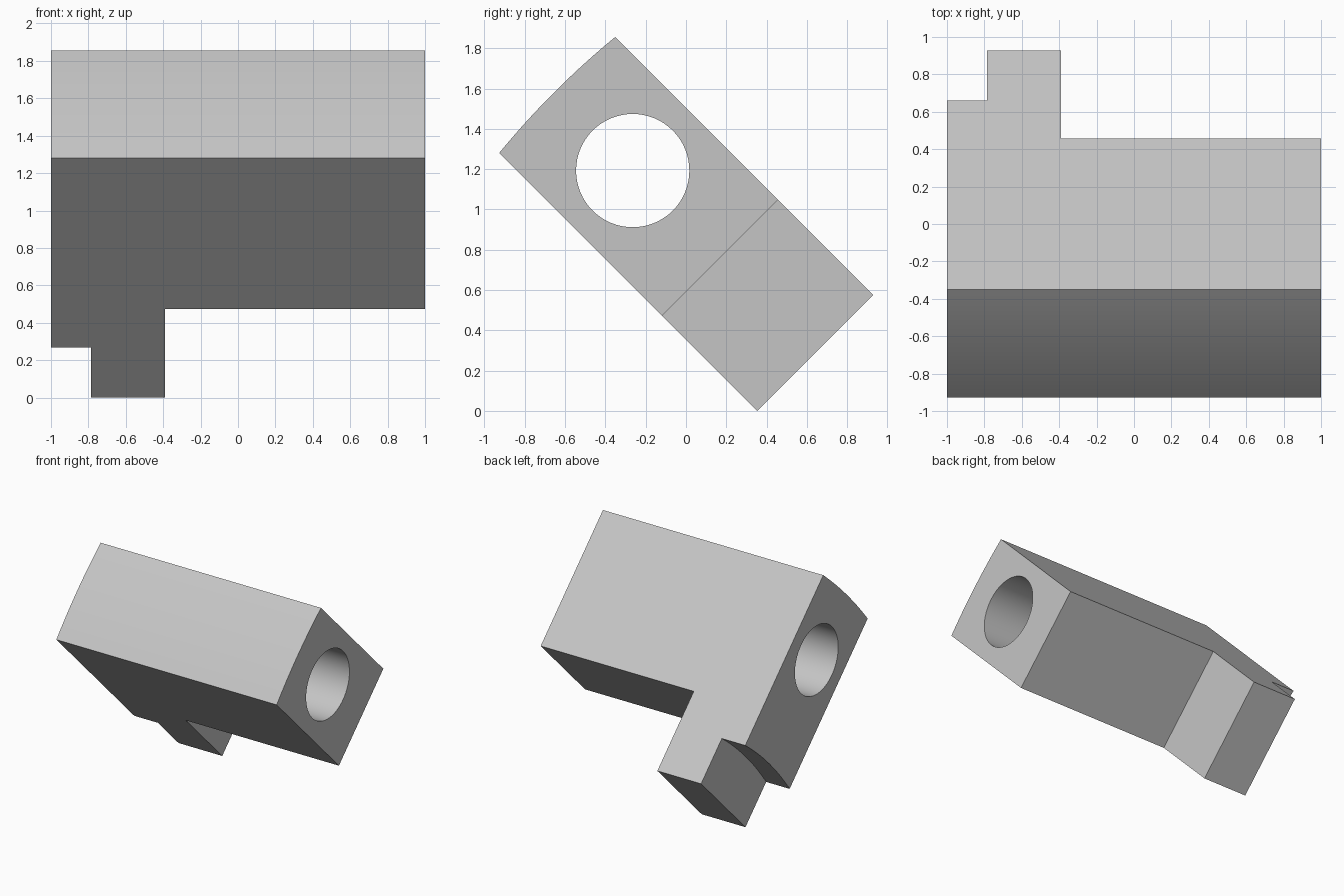
import bpy, bmesh, math
from mathutils import Vector

cube = bpy.data.objects.get("Cube")
if cube:
    bpy.data.objects.remove(cube, do_unlink=True)

# Tilted frame: u runs down the block, v runs across it
ORIGIN = Vector((0, -0.927, 1.28))
U = Vector((0, 1, -1)).normalized()
V = Vector((0, 1, 1)).normalized()
LENGTH, WIDTH = 1.81, 0.814
BODY_END, NOTCH_END = 1.142, 1.43
STEPS = 24

grey = bpy.data.materials.new("light grey")
grey.use_nodes = True
colour = (0.56, 0.56, 0.56, 1)
grey.diffuse_color = colour
grey.node_tree.nodes["Principled BSDF"].inputs["Base Color"].default_value = colour


def prism(name, outline, x0, x1):
    """Extrude a (u, v) outline along x."""
    bm = bmesh.new()
    verts = [bm.verts.new(ORIGIN + U * u + V * v + Vector((x0, 0, 0))) for u, v in outline]
    face = bm.faces.new(verts)
    side = bmesh.ops.extrude_face_region(bm, geom=[face])["geom"]
    bmesh.ops.translate(bm, vec=(x1 - x0, 0, 0),
                        verts=[g for g in side if isinstance(g, bmesh.types.BMVert)])
    bmesh.ops.recalc_face_normals(bm, faces=bm.faces)
    mesh = bpy.data.meshes.new(name)
    bm.to_mesh(mesh)
    bm.free()
    mesh.materials.append(grey)
    obj = bpy.data.objects.new(name, mesh)
    bpy.context.collection.objects.link(obj)
    return obj


def arc(u, sag, v0, v1):
    """Shallow curve across the block, bowed towards its upper end."""
    points = []
    for i in range(STEPS + 1):
        v = v0 + (v1 - v0) * i / STEPS
        points.append((u - sag * (1 - (2 * v / WIDTH - 1) ** 2), v))
    return points


# Block with bowed upper end
block = prism("bored_block", arc(0, 0.02, 0, WIDTH) + [(LENGTH, WIDTH), (LENGTH, 0)], -1, 1)

# Cutters: long step beside the leg, hollowed notch, through bore
step = prism("step_cutter", [(BODY_END, -0.2), (BODY_END, 1), (2, 1), (2, -0.2)], -0.39, 1.2)
notch = prism("notch_cutter", arc(NOTCH_END, 0.03, -0.1, WIDTH + 0.1)
              + [(2, WIDTH + 0.1), (2, -0.1)], -1.2, -0.787)
angles = [math.tau * i / 64 for i in range(64)]
bore = prism("bore_cutter", [(0.53 + 0.281 * math.cos(a), WIDTH / 2 + 0.281 * math.sin(a))
                             for a in angles], -1.2, 1.2)

bpy.ops.object.select_all(action="DESELECT")
block.select_set(True)
bpy.context.view_layer.objects.active = block
for cutter in (step, notch, bore):
    cutter.hide_render = True
    mod = block.modifiers.new(cutter.name, "BOOLEAN")
    mod.operation = "DIFFERENCE"
    mod.solver = "EXACT"
    mod.object = cutter
    bpy.ops.object.modifier_apply(modifier=mod.name)
    bpy.data.objects.remove(cutter, do_unlink=True)

bpy.ops.object.shade_smooth_by_angle(angle=math.radians(30))
